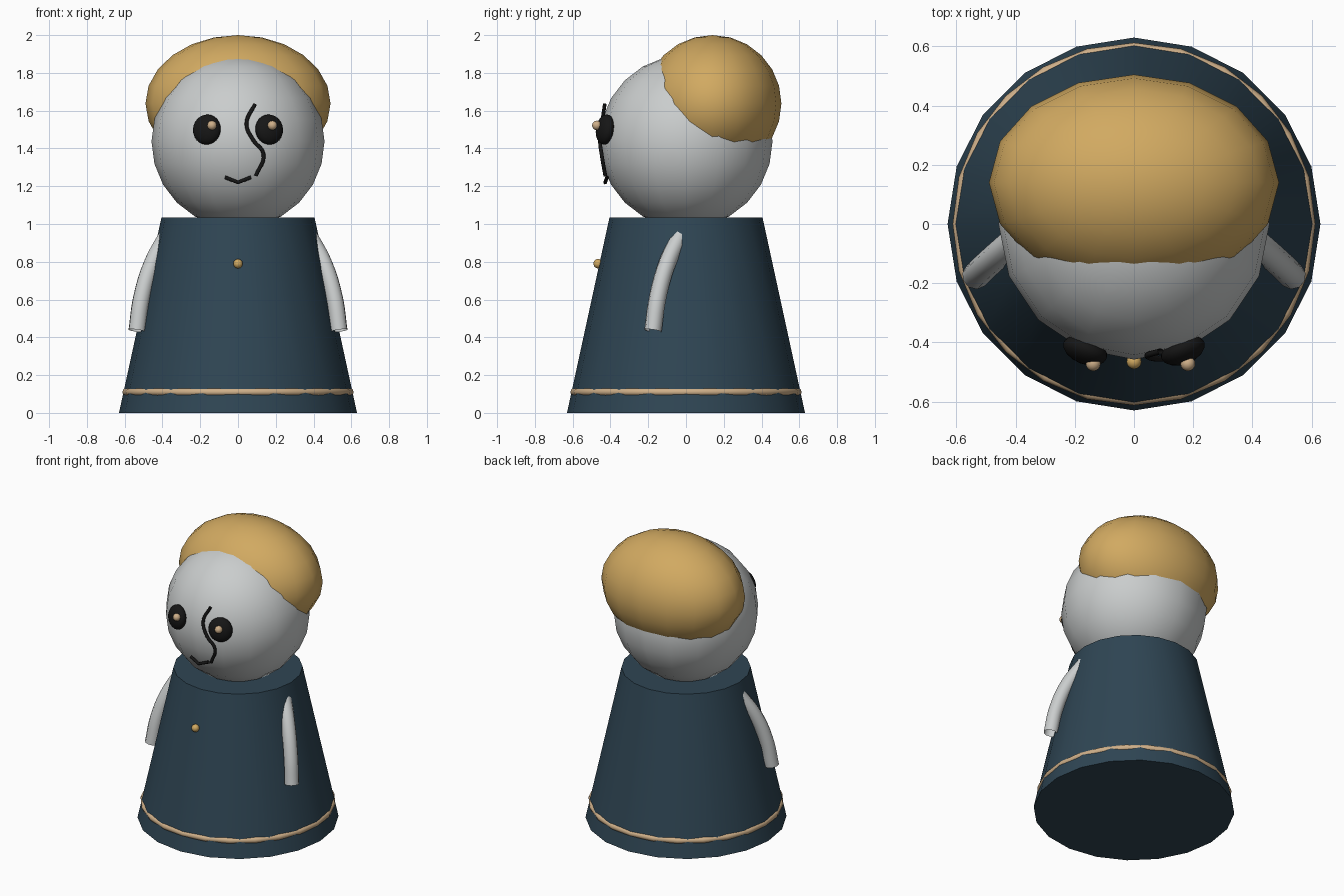
import bpy, bmesh, math
from mathutils import Vector

cube = bpy.data.objects.get("Cube")
if cube:
    bpy.data.objects.remove(cube, do_unlink=True)


def material(name, rgb):
    m = bpy.data.materials.new(name)
    m.use_nodes = True
    m.diffuse_color = (*rgb, 1)
    m.node_tree.nodes["Principled BSDF"].inputs["Base Color"].default_value = (*rgb, 1)
    return m


GREY = material("pale grey", (0.59, 0.61, 0.61))
GOLD = material("golden blond", (0.64, 0.40, 0.12))
NAVY = material("dark blue", (0.028, 0.060, 0.088))
TAN = material("tan", (0.62, 0.43, 0.25))
BLACK = material("black", (0.008, 0.008, 0.008))


def finish(name, mat, angle=40):
    ob = bpy.context.object
    ob.name = name
    ob.data.materials.append(mat)
    bpy.ops.object.shade_smooth_by_angle(angle=math.radians(angle))
    return ob


def ball(name, mat, loc, size, segments=16, rings=12, facing=None):
    bpy.ops.mesh.primitive_uv_sphere_add(segments=segments, ring_count=rings, radius=1, location=loc)
    ob = finish(name, mat, 60)
    ob.scale = size
    if facing is not None:
        ob.rotation_euler = facing.to_track_quat('-Y', 'Z').to_euler()
    return ob


def tube(name, mat, points, radius):
    """Round tube that follows a smooth path through the points."""
    cu = bpy.data.curves.new(name, 'CURVE')
    cu.dimensions = '3D'
    cu.bevel_depth = radius
    cu.bevel_resolution = 3
    cu.resolution_u = 6
    sp = cu.splines.new('BEZIER')
    sp.bezier_points.add(len(points) - 1)
    for bp, p in zip(sp.bezier_points, points):
        bp.co = p
        bp.handle_left_type = bp.handle_right_type = 'AUTO'
    cu.materials.append(mat)
    ob = bpy.data.objects.new(name, cu)
    bpy.context.collection.objects.link(ob)
    return ob


# Robe with hem trim and button
bpy.ops.mesh.primitive_cone_add(vertices=20, radius1=0.63, radius2=0.405, depth=1.035,
                                location=(0, 0, 0.5175))
finish("robe", NAVY)
bpy.ops.mesh.primitive_torus_add(major_radius=0.592, minor_radius=0.021, major_segments=24,
                                 minor_segments=8, location=(0, 0, 0.11))
finish("hem_trim", TAN, 60)
ball("button", GOLD, (0, -0.465, 0.79), (0.025,) * 3)

# Head and hair
HEAD = Vector((0, 0, 1.437))
ball("head", GREY, HEAD, (0.458,) * 3)
ball("hair", GOLD, (0, 0.14, 1.638), (0.49, 0.365, 0.362))

# Eyes turned outward along the head, with highlights
for side, label in ((1, "left"), (-1, "right")):
    spot = Vector((side * 0.165, -0.427, 1.5))
    ball(label + "_eye", BLACK, spot, (0.078, 0.046, 0.08), facing=spot - HEAD)
    ball(label + "_eye_highlight", TAN, (side * 0.16 + 0.022, -0.472, 1.522), (0.025,) * 3)

# Arms
for side, label in ((1, "left"), (-1, "right")):
    path = [(0.375, -0.03, 0.94), (0.455, -0.10, 0.79), (0.51, -0.15, 0.61), (0.535, -0.175, 0.435)]
    tube(label + "_arm", GREY, [(side * x, y, z) for x, y, z in path], 0.046)

# Nose and mouth lines
tube("nose_line", BLACK, [(0.09, -0.43, 1.635), (0.045, -0.445, 1.53), (0.08, -0.455, 1.445),
                          (0.135, -0.447, 1.37), (0.095, -0.427, 1.255)], 0.01)
mouth = tube("mouth_line", BLACK, [(-0.068, -0.418, 1.247), (0, -0.428, 1.22), (0.068, -0.418, 1.247)], 0.01)
mouth.data.splines[0].resolution_u = 3
for bp in mouth.data.splines[0].bezier_points:
    bp.handle_left_type = bp.handle_right_type = 'VECTOR'
